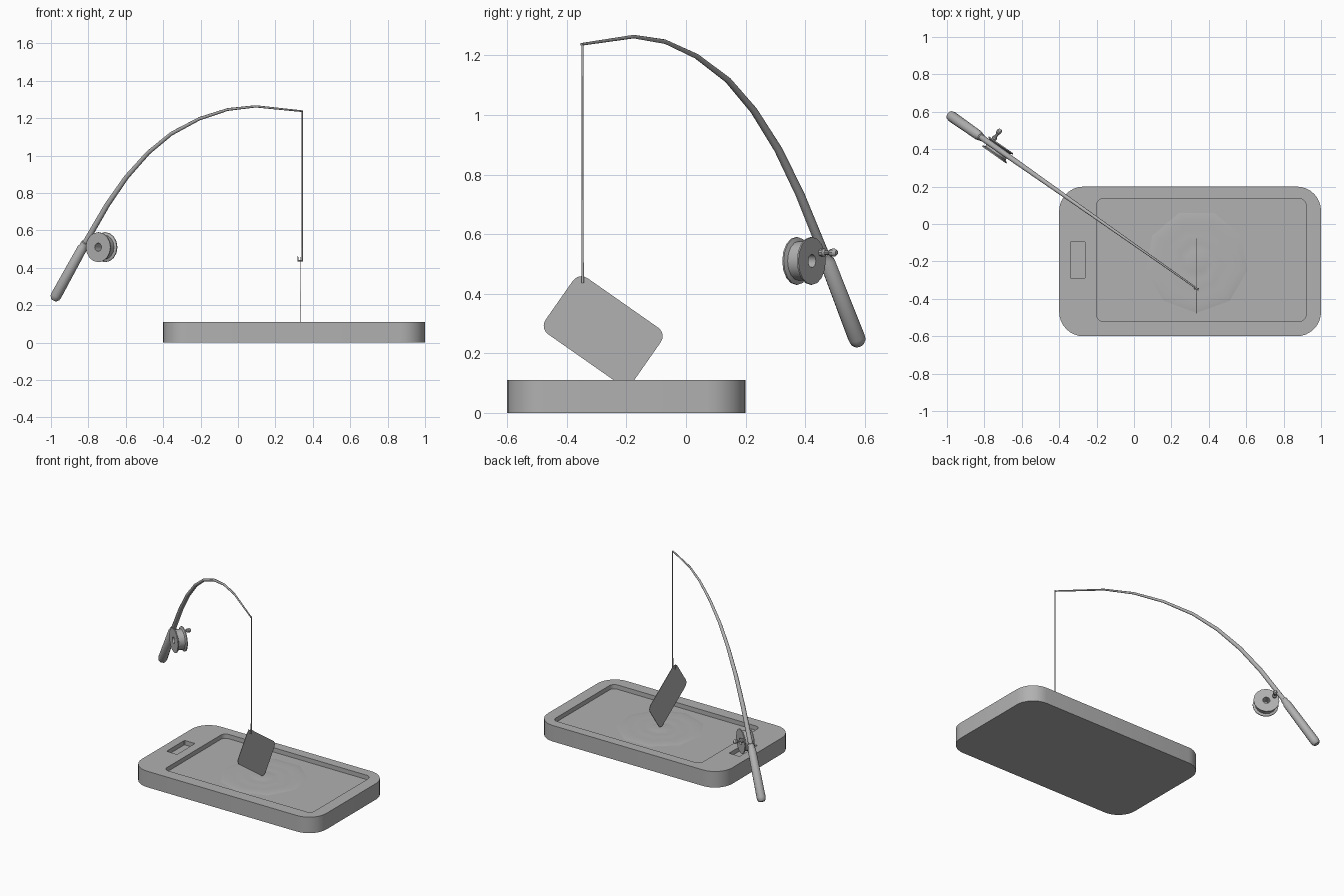
import bpy, bmesh
from math import sin, cos, pi, radians
from mathutils import Vector, Matrix

if "Cube" in bpy.data.objects:
    bpy.data.objects.remove(bpy.data.objects["Cube"])

grey = bpy.data.materials.new("dark_grey")
grey.diffuse_color = (0.44, 0.44, 0.44, 1)
grey.use_nodes = True
grey.node_tree.nodes["Principled BSDF"].inputs["Base Color"].default_value = grey.diffuse_color


def smooth_shade(ob, angle=30):
    bpy.ops.object.select_all(action='DESELECT')
    ob.select_set(True)
    bpy.context.view_layer.objects.active = ob
    bpy.ops.object.shade_smooth_by_angle(angle=radians(angle))


def add_mesh(name, bm, angle=30):
    bmesh.ops.recalc_face_normals(bm, faces=bm.faces)
    me = bpy.data.meshes.new(name)
    bm.to_mesh(me)
    bm.free()
    me.materials.append(grey)
    ob = bpy.data.objects.new(name, me)
    bpy.context.collection.objects.link(ob)
    smooth_shade(ob, angle)
    return ob


def slab(name, x0, x1, y0, y1, z0, z1, r, seg=8, matrix=Matrix()):
    """Rounded rectangle extruded along z."""
    bm = bmesh.new()
    corners = [(x1 - r, y1 - r), (x0 + r, y1 - r), (x0 + r, y0 + r), (x1 - r, y0 + r)]
    verts = []
    for i, (cx, cy) in enumerate(corners):
        for k in range(seg + 1):
            a = (i + k / seg) * pi / 2
            verts.append(bm.verts.new((cx + r * cos(a), cy + r * sin(a), z0)))
    face = bm.faces.new(verts)
    ext = bmesh.ops.extrude_face_region(bm, geom=[face])
    top = [g for g in ext['geom'] if isinstance(g, bmesh.types.BMVert)]
    bmesh.ops.translate(bm, verts=top, vec=(0, 0, z1 - z0))
    if not any(len(f.verts) == len(verts) and abs(f.calc_center_median().z - z0) < 1e-6
               for f in bm.faces):
        bm.faces.new(verts)
    bm.transform(matrix)
    return add_mesh(name, bm)


def lathe(name, profile, base, axis, sides, closed=False, turn=0, angle=30):
    """Revolve (radius, height) points around an axis starting at base."""
    bm = bmesh.new()
    rings = []
    for r, h in profile:
        if r == 0:
            rings.append([bm.verts.new((0, 0, h))] * sides)
        else:
            rings.append([bm.verts.new((r * cos(turn + 2 * pi * i / sides),
                                        r * sin(turn + 2 * pi * i / sides), h))
                          for i in range(sides)])
    pairs = list(zip(rings, rings[1:]))
    if closed:
        pairs.append((rings[-1], rings[0]))
    for a, b in pairs:
        for i in range(sides):
            j = (i + 1) % sides
            bm.faces.new(list(dict.fromkeys((a[i], a[j], b[j], b[i]))))
    rot = Vector(axis).to_track_quat('Z', 'Y').to_matrix().to_4x4()
    bm.transform(Matrix.Translation(base) @ rot)
    return add_mesh(name, bm, angle)


def tube(name, points, radii, res=2):
    """Capped tube through points with a radius per point."""
    cu = bpy.data.curves.new(name, 'CURVE')
    cu.dimensions = '3D'
    cu.bevel_depth = 1
    cu.bevel_resolution = res
    cu.use_fill_caps = True
    cu.materials.append(grey)
    sp = cu.splines.new('POLY')
    sp.points.add(len(points) - 1)
    for p, co, r in zip(sp.points, points, radii):
        p.co = (*co, 1)
        p.radius = r
    ob = bpy.data.objects.new(name, cu)
    bpy.context.collection.objects.link(ob)
    bpy.ops.object.select_all(action='DESELECT')
    ob.select_set(True)
    bpy.context.view_layer.objects.active = ob
    bpy.ops.object.convert(target='MESH')
    smooth_shade(bpy.context.view_layer.objects.active, 65)


# Phone body with screen and button recesses
body = slab("phone_body", -0.4, 1.0, -0.6, 0.2, 0, 0.11, 0.13)
cutters = [slab("screen_cutter", -0.2, 0.92, -0.52, 0.135, 0.08, 0.2, 0.035, 4),
           slab("button_cutter", -0.34, -0.26, -0.29, -0.095, 0.08, 0.2, 0.004, 1)]
for c in cutters:
    mod = body.modifiers.new(c.name, 'BOOLEAN')
    mod.operation = 'DIFFERENCE'
    mod.solver = 'EXACT'
    mod.object = c
    bpy.ops.object.select_all(action='DESELECT')
    bpy.context.view_layer.objects.active = body
    body.select_set(True)
    bpy.ops.object.modifier_apply(modifier=mod.name)
    bpy.data.objects.remove(c)
smooth_shade(body)

# Water ripples on the screen
lathe("screen_ripples",
      [(0.275, 0.0005), (0.235, 0.006), (0.19, 0.001), (0.145, 0.008),
       (0.10, 0.001), (0.06, 0.008), (0, 0.004)],
      (0.335, -0.2, 0.08), (0, 0, 1), 9, turn=pi / 2)

# Card hanging from the hook, tilted in the yz plane
frame = (Matrix.Translation((0.333, -0.278, 0.275)) @ Matrix.Rotation(radians(-35), 4, 'X')
         @ Matrix(((0, 0, 1, 0), (1, 0, 0, 0), (0, 1, 0, 0), (0, 0, 0, 1))))
slab("card", -0.18, 0.18, -0.115, 0.115, -0.0015, 0.0015, 0.035, 5, frame)


# Rod lies in one vertical plane, so y follows from x
def on_plane(x, z):
    return (x, 0.575 - 0.702 * (x + 0.975), z)


arc = [(-0.83, 0.51), (-0.70, 0.735), (-0.596, 0.885), (-0.48, 1.015), (-0.356, 1.117),
       (-0.206, 1.197), (-0.056, 1.246), (0.094, 1.263), (0.345, 1.237)]
tube("rod", [on_plane(*p) for p in arc],
     [0.0165 - 0.012 * i / (len(arc) - 1) for i in range(len(arc))])

# Handle grip with collar
h0, h1 = Vector(on_plane(-0.985, 0.228)), Vector(on_plane(-0.815, 0.537))
L = (h1 - h0).length
lathe("rod_handle",
      [(0, 0), (0.018, 0.002), (0.027, 0.014), (0.029, 0.03), (0.026, L - 0.035),
       (0.021, L - 0.028), (0.021, L - 0.004), (0.015, L), (0, L)],
      h0, h1 - h0, 12, angle=40)

# Reel spool: two flanges, a drum and a centre bore
n = Vector((0.575, 0.819, 0)).normalized()
side = Vector((n.y, -n.x, 0))
A, B = Vector((-0.748, 0.369, 0.51)), Vector((-0.71, 0.423, 0.51))
w = (B - A).length
lathe("reel_spool",
      [(0.022, 0), (0.08, 0), (0.08, 0.006), (0.066, 0.012), (0.066, w - 0.012),
       (0.08, w - 0.006), (0.08, w), (0.022, w)],
      A, n, 16, closed=True)

# Reel crank knob
lathe("reel_crank",
      [(0, -0.004), (0.012, -0.004), (0.014, 0.014), (0.008, 0.02), (0.008, 0.036),
       (0.013, 0.042), (0.014, 0.056), (0.008, 0.066), (0, 0.067)],
      B - side * 0.05 + Vector((0, 0, 0.028)), n, 10)

# Fishing line and hook
tube("fishing_line", [(0.344, -0.347, 1.24), (0.344, -0.347, 0.49)], [0.0035] * 2, 1)
hook = [(0.344, 0.505), (0.344, 0.438), (0.322, 0.438), (0.320, 0.462)]
tube("hook", [(x, -0.347, z) for x, z in hook], [0.0045, 0.0045, 0.0045, 0.001], 1)
